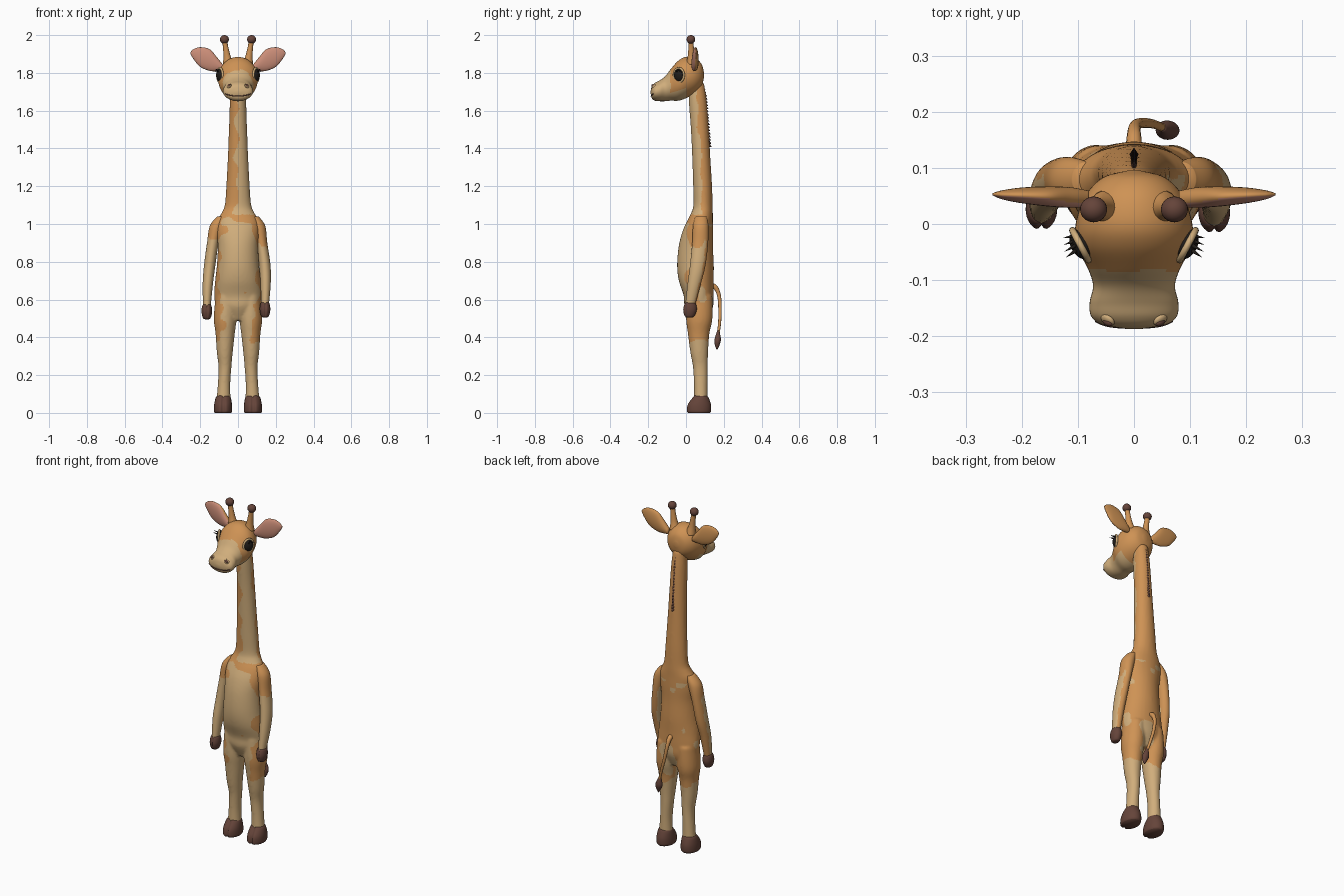
import bpy, bmesh, math
from mathutils import Vector, Matrix, Euler, noise
from mathutils.bvhtree import BVHTree

if "Cube" in bpy.data.objects:
    bpy.data.objects.remove(bpy.data.objects["Cube"])


def material(name, r, g, b):
    m = bpy.data.materials.new(name)
    m.use_nodes = True
    m.diffuse_color = (r, g, b, 1)
    bsdf = next(n for n in m.node_tree.nodes if n.type == 'BSDF_PRINCIPLED')
    bsdf.inputs["Base Color"].default_value = (r, g, b, 1)
    bsdf.inputs["Roughness"].default_value = 0.7
    return m


ORANGE = material("orange fur", 0.62, 0.29, 0.09)
TAN = material("tan fur", 0.63, 0.42, 0.20)
BROWN = material("dark brown", 0.13, 0.058, 0.042)
PINK = material("ear pink", 0.60, 0.27, 0.19)
BLACK = material("eye black", 0.015, 0.012, 0.010)


def finish(name, bm, mats, rule=None):
    """Turn a bmesh into a smooth object, coloured face by face with the rule."""
    bmesh.ops.recalc_face_normals(bm, faces=bm.faces)
    bm.normal_update()
    for f in bm.faces:
        f.smooth = True
        if rule:
            f.material_index = int(rule(f.calc_center_median(), f.normal))
    me = bpy.data.meshes.new(name)
    bm.to_mesh(me)
    bm.free()
    for m in mats:
        me.materials.append(m)
    ob = bpy.data.objects.new(name, me)
    bpy.context.scene.collection.objects.link(ob)
    return ob


def spline(rows, steps):
    """Catmull-Rom through rows of numbers."""
    rows = [Vector(r) for r in rows]
    out = []
    for i in range(len(rows) - 1):
        p0, p1, p2 = rows[max(i - 1, 0)], rows[i], rows[i + 1]
        p3 = rows[min(i + 2, len(rows) - 1)]
        for k in range(steps):
            t = k / steps
            out.append(p1 + (p2 - p0) * (t / 2)
                       + (2 * p0 - 5 * p1 + 4 * p2 - p3) * (t * t / 2)
                       + (3 * p1 - p0 - 3 * p2 + p3) * (t ** 3 / 2))
    return out + [rows[-1]]


def loft(bm, rows, axis='Z', segs=36, steps=6, notch=0.0):
    """Ellipse rings (x, y, z, a, b) along an axis; notch cleaves the front."""
    rings = []
    for x, y, z, a, b in spline(rows, steps):
        ring = []
        for i in range(segs):
            t = 2 * math.pi * i / segs
            k = 1 - notch * math.exp(-((t - 1.5 * math.pi) / 0.17) ** 2)
            u, v = a * math.cos(t) * k, b * math.sin(t) * k
            d = {'Z': (u, v, 0), 'Y': (u, 0, v), 'X': (0, u, v)}[axis]
            ring.append(bm.verts.new(Vector((x, y, z)) + Vector(d)))
        rings.append(ring)
    for r, q in zip(rings, rings[1:]):
        for i in range(segs):
            j = (i + 1) % segs
            bm.faces.new((r[i], r[j], q[j], q[i]))
    bm.faces.new(rings[0])
    bm.faces.new(rings[-1])


def flip(rows, s):
    return [(s * r[0], *r[1:]) for r in rows]


def ball(name, loc, scale, mat, rot=(0, 0, 0)):
    bm = bmesh.new()
    m = Matrix.LocRotScale(Vector(loc), Euler(rot), Vector(scale))
    bmesh.ops.create_uvsphere(bm, u_segments=24, v_segments=14, radius=1, matrix=m)
    return finish(name, bm, [mat])


def cone(bm, base, direction, r, length):
    d = Vector(direction).normalized()
    m = Matrix.Translation(Vector(base) + d * length / 2) @ d.to_track_quat('Z', 'Y').to_matrix().to_4x4()
    bmesh.ops.create_cone(bm, cap_ends=True, segments=10, radius1=r, radius2=0,
                          depth=length, matrix=m)


def tube(name, points, radii, mat):
    cu = bpy.data.curves.new(name, 'CURVE')
    cu.dimensions = '3D'
    cu.bevel_depth, cu.bevel_resolution, cu.use_fill_caps = 1, 4, True
    sp = cu.splines.new('POLY')
    sp.points.add(len(points) - 1)
    for p, co, r in zip(sp.points, points, radii):
        p.co, p.radius = (*co, 1), r
    sp.use_smooth = True
    cu.materials.append(mat)
    ob = bpy.data.objects.new(name, cu)
    bpy.context.scene.collection.objects.link(ob)
    return ob


def wobble(c, size=14, amount=1.0):
    return amount * noise.noise(c * size)


# Body: neck, torso and legs fused into one skin
trunk = [(.49, .07, .05, .045), (.56, .068, .112, .075), (.62, .067, .126, .079),
         (.70, .054, .121, .092), (.78, .05, .112, .097), (.88, .052, .107, .091),
         (.96, .062, .113, .081), (1.02, .075, .108, .067), (1.06, .085, .086, .057),
         (1.1, .09, .070, .051), (1.2, .088, .062, .050), (1.35, .081, .054, .048),
         (1.5, .073, .048, .047), (1.65, .062, .043, .047), (1.75, .055, .036, .04)]
leg = [(.064, .07, .62, .055, .07), (.068, .07, .5, .060, .07), (.068, .067, .42, .051, .057),
       (.07, .07, .32, .042, .047), (.069, .076, .24, .034, .039),
       (.074, .078, .15, .033, .036), (.077, .078, .06, .038, .036)]
bm = bmesh.new()
loft(bm, [(0, y, z, a, b) for z, y, a, b in trunk])
for s in (-1, 1):
    loft(bm, flip(leg, s))
body = finish("body", bm, [])
mod = body.modifiers.new("fuse", 'REMESH')
mod.mode, mod.voxel_size = 'VOXEL', 0.007
mod = body.modifiers.new("soften", 'SMOOTH')
mod.factor, mod.iterations = 0.5, 6
bpy.context.view_layer.update()
fused = bpy.data.meshes.new_from_object(body.evaluated_get(bpy.context.evaluated_depsgraph_get()))
bpy.data.objects.remove(body)


def body_rule(c, n):
    w = wobble(c)
    if c.z < 0.39 + 0.05 * w:
        return True
    spot = c.z < 1.0 and n.y > 0 and wobble(c + Vector((3, 1, 2)), 11) > 0.36
    if c.z < 0.58:
        return spot or (abs(c.x) < 0.085 + 0.05 * w and n.y < 0.1)
    if c.z < 1.05:
        return spot or (c.y < 0.025 + 0.06 * w and abs(c.x) < 0.1 + 0.03 * w)
    return n.y < -0.1 + 0.5 * w and c.x > -0.012 + 0.04 * w


bm = bmesh.new()
bm.from_mesh(fused)
finish("body", bm, [ORANGE, TAN], body_rule)

# Arms and hands, the right one hanging a little lower and wider
arms = {
    "right": [(-.085, .08, 1.04, .025, .03), (-.113, .078, .99, .036, .041),
              (-.133, .075, .9, .031, .042), (-.15, .064, .78, .03, .041),
              (-.16, .045, .68, .027, .035), (-.165, .028, .56, .020, .026)],
    "left": [(.085, .08, 1.04, .025, .03), (.108, .078, .99, .036, .041),
             (.125, .075, .9, .030, .042), (.142, .062, .78, .03, .041),
             (.146, .043, .68, .027, .035), (.143, .022, .57, .020, .026)]}
for side, rows in arms.items():
    edge = 0.2 if side == "right" else 0.6
    bm = bmesh.new()
    loft(bm, rows, steps=12)
    finish(side + "_arm", bm, [ORANGE, TAN],
           lambda c, n: c.z < 0.92 + wobble(c, 14, 0.08) and n.y < edge + wobble(c, 12, 0.6))
    x, y, z = rows[-1][:3]
    bm = bmesh.new()
    loft(bm, [(x, y - .004, z - .065, .008, .01), (x, y - .004, z - .058, .02, .026),
              (x, y - .002, z - .025, .028, .037), (x, y, z + .008, .024, .03),
              (x, y, z + .018, .012, .016)], notch=0.25)
    finish(side + "_hand", bm, [BROWN])

# Hooves with a cleft at the front
hoof = [(.079, .067, 0, .044, .060), (.079, .067, .012, .048, .066), (.079, .069, .045, .047, .063),
        (.078, .076, .08, .040, .044), (.077, .078, .094, .030, .032)]
for s, side in ((-1, "right"), (1, "left")):
    bm = bmesh.new()
    loft(bm, flip(hoof, s), notch=0.22)
    finish(side + "_hoof", bm, [BROWN])

# Head with tan muzzle
skull = [(.095, 1.79, .012, .014), (.083, 1.788, .055, .058), (.05, 1.785, .087, .091),
         (0, 1.775, .104, .109), (-.04, 1.759, .102, .106), (-.08, 1.737, .082, .084),
         (-.11, 1.716, .073, .066), (-.14, 1.705, .079, .055), (-.165, 1.70, .076, .047),
         (-.18, 1.698, .055, .033), (-.187, 1.698, .012, .008)]
bm = bmesh.new()
loft(bm, [(0, y, z, a, b) for y, z, a, b in skull], 'Y', segs=48)
bm.normal_update()
tree = BVHTree.FromBMesh(bm)
finish("head", bm, [ORANGE, TAN],
       lambda c, n: c.y < -0.083 + wobble(c, 12, 0.015) or (n.z < -0.5 and c.y < 0))

# Mouth line laid on the muzzle
smile = []
for i in range(17):
    x = (i - 8) * 0.0085
    z = 1.677 + 2.5 * x * x
    hit = tree.ray_cast(Vector((x, -1, z)), Vector((0, 1, 0)))[0]
    if hit:
        smile.append(hit)
tube("mouth", smile, [0.003] * len(smile), BROWN)

for s, side in ((-1, "right"), (1, "left")):
    # Nostrils
    hit = tree.ray_cast(Vector((s * .047, -1, 1.731)), Vector((0, 1, 0)))[0]
    ball(side + "_nostril_rim", hit, (.014, .007, .012), TAN, (-.6, s * .5, s * .4))
    ball(side + "_nostril", hit + Vector((0, -.004, .002)), (.010, .006, .007), BROWN, (-.6, s * .5, s * .4))

    # Eyes turned outward, with lid and lashes
    turn = s * math.radians(62)
    out = Vector((math.sin(turn), -math.cos(turn), 0))
    centre = Vector((s * .092, -.036, 1.788))
    ball(side + "_eye", centre, (.029, .021, .036), BLACK, (0, 0, turn))
    rim = [centre + Matrix.Rotation(turn, 3, 'Z') @ Vector((.030 * math.cos(t), -.004, .037 * math.sin(t)))
           for t in [math.pi * k / 16 for k in range(33)]]
    tube(side + "_eyelid", rim, [.006] * len(rim), TAN)
    bm = bmesh.new()
    for k in range(4):
        p = centre + out * .014 + Vector((0, .022 - k * .009, .026 - .006 * abs(k - 2)))
        cone(bm, p, out + Vector((0, .3 - .15 * k, .35)), .004, .024)
    finish(side + "_lashes", bm, [BLACK])

    # Leaf shaped ears, pink inside
    ear = [(.08, .045, 1.828, .014, .016), (.11, .047, 1.845, .018, .036),
           (.15, .049, 1.868, .018, .057), (.2, .051, 1.884, .014, .052),
           (.235, .052, 1.899, .008, .027), (.252, .053, 1.905, .002, .004)]
    bm = bmesh.new()
    loft(bm, flip(ear, s), 'X')
    finish(side + "_ear", bm, [ORANGE, PINK], lambda c, n: n.y < -0.6)

    # Horns with round knobs
    horn = [(.05, .03, 1.845, .030, .030), (.058, .028, 1.888, .019, .019),
            (.066, .027, 1.94, .014, .014), (.071, .026, 1.97, .014, .014)]
    bm = bmesh.new()
    loft(bm, flip(horn, s), segs=20)
    finish(side + "_horn", bm, [ORANGE])
    ball(side + "_horn_knob", (s * .072, .026, 1.977), (.024, .023, .023), BROWN)

# Mane: a row of overlapping tufts down the back of the neck
bm = bmesh.new()
for i in range(19):
    z = 1.42 + i * 0.0167
    back = 0.117 - 0.085 * (z - 1.42) - max(0, z - 1.68) * 0.15
    cone(bm, (0, back - .006, z), (0, 1, -.45), .016, .028)
finish("mane", bm, [BROWN])

# Tail swinging to the left, ending in a tuft
path = spline([(0, .12, .675, .016), (0, .155, .665, .013), (.002, .175, .62, .010),
               (.015, .180, .55, .009), (.035, .178, .48, .008), (.055, .170, .41, .007)], 6)
tube("tail", [p[:3] for p in path], [p[3] for p in path], ORANGE)
bm = bmesh.new()
loft(bm, [(.052, .170, .435, .005, .005), (.056, .169, .405, .015, .014),
          (.060, .167, .38, .021, .017), (.063, .165, .355, .013, .011),
          (.064, .164, .335, .002, .002)], segs=20)
finish("tail_tuft", bm, [BROWN])
